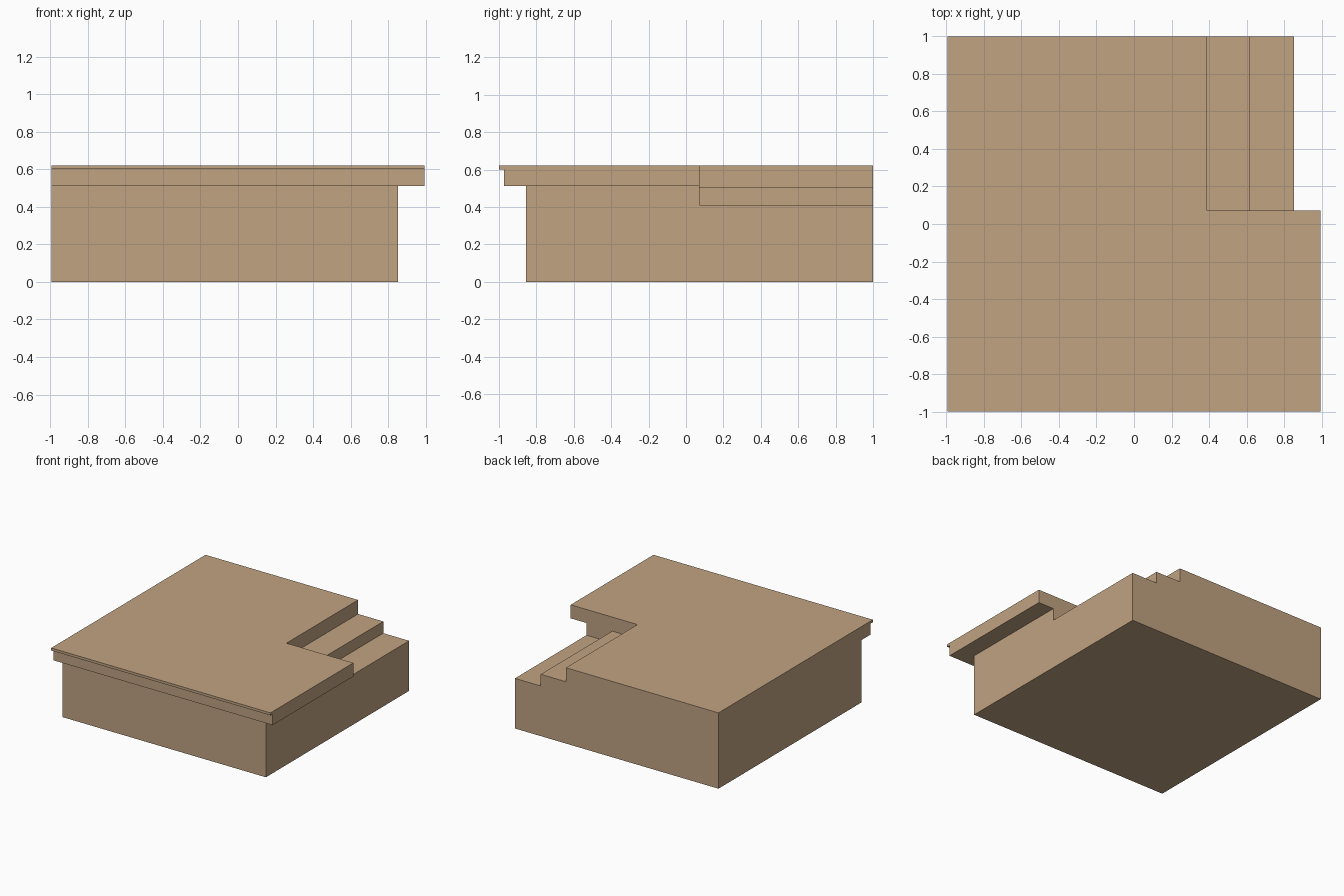
import bpy, bmesh
from mathutils import Vector

if "Cube" in bpy.data.objects:
    bpy.data.objects.remove(bpy.data.objects["Cube"])

tan = bpy.data.materials.new("tan_wood")
tan.diffuse_color = (0.533, 0.366, 0.223, 1)
tan.use_nodes = True
tan.node_tree.nodes["Principled BSDF"].inputs["Base Color"].default_value = tan.diffuse_color


def prism(name, profile, axis, start, end):
    """Extrude a flat profile along axis: 'y' takes (x, z) points, 'x' takes (y, z)."""
    def place(p, t):
        return (p[0], t, p[1]) if axis == "y" else (t, p[0], p[1])
    bm = bmesh.new()
    face = bm.faces.new([bm.verts.new(place(p, start)) for p in profile])
    ext = bmesh.ops.extrude_face_region(bm, geom=[face])
    moved = [g for g in ext["geom"] if isinstance(g, bmesh.types.BMVert)]
    offset = Vector((0, end - start, 0) if axis == "y" else (end - start, 0, 0))
    bmesh.ops.translate(bm, verts=moved, vec=offset)
    bmesh.ops.recalc_face_normals(bm, faces=bm.faces)
    mesh = bpy.data.meshes.new(name)
    bm.to_mesh(mesh)
    bm.free()
    mesh.materials.append(tan)
    obj = bpy.data.objects.new(name, mesh)
    bpy.context.collection.objects.link(obj)
    return obj


HALF_X, BASE_X = 0.995, 0.852      # deck half width, right side of the base
NOTCH_Y = 0.073                    # front end of the stairs
DECK_LOW, TOP = 0.511, 0.622

# Back half: block with two steps going down to the right
prism("stair_block",
      [(-HALF_X, 0), (BASE_X, 0), (BASE_X, 0.411), (0.618, 0.411),
       (0.618, 0.507), (0.389, 0.507), (0.389, TOP), (-HALF_X, TOP)],
      "y", NOTCH_Y, 1.0)

# Front half: solid base under the deck
prism("front_base",
      [(-HALF_X, 0), (BASE_X, 0), (BASE_X, DECK_LOW), (-HALF_X, DECK_LOW)],
      "y", -0.855, NOTCH_Y)

# Overhanging deck with a thin lip along its front edge
prism("deck",
      [(NOTCH_Y, DECK_LOW), (NOTCH_Y, TOP), (-1, TOP), (-1, 0.601),
       (-0.973, 0.601), (-0.973, DECK_LOW)],
      "x", -HALF_X, HALF_X)
